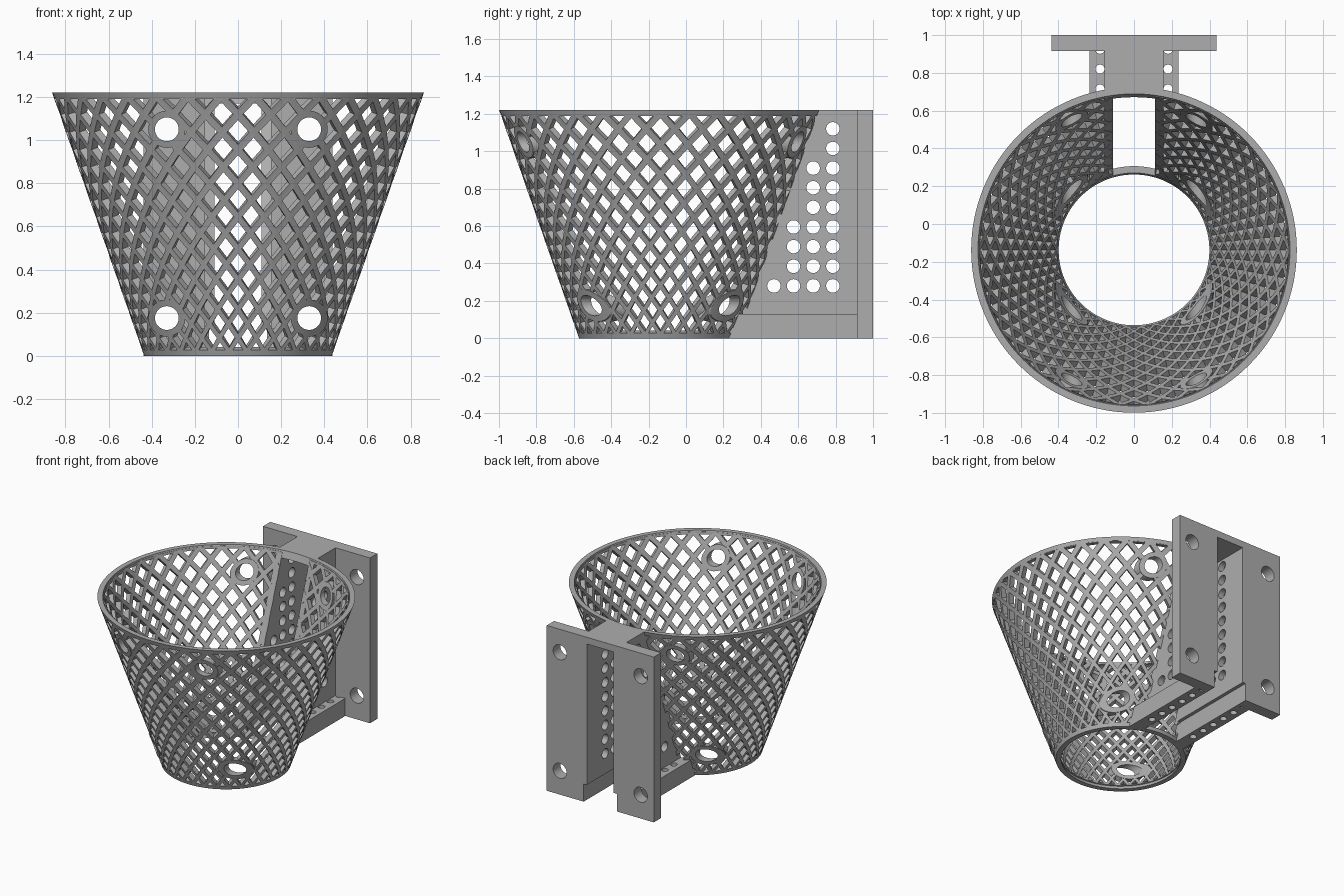
import bpy, bmesh, math
from mathutils import Matrix, Vector

if "Cube" in bpy.data.objects:
    bpy.data.objects.remove(bpy.data.objects["Cube"])

H, R_LOW, R_TOP, WALL = 1.22, 0.435, 0.862, 0.036
CY = -0.137                       # cone axis in y
SLOPE = (R_TOP - R_LOW) / H

grey = bpy.data.materials.new("plain_grey")
grey.use_nodes = True
grey.diffuse_color = (0.42, 0.42, 0.42, 1)
grey.node_tree.nodes["Principled BSDF"].inputs["Base Color"].default_value = (0.42, 0.42, 0.42, 1)


def radius(z):
    return R_LOW + SLOPE * z


def finish(name, bm):
    mesh = bpy.data.meshes.new(name)
    bm.to_mesh(mesh)
    bm.free()
    mesh.materials.append(grey)
    obj = bpy.data.objects.new(name, mesh)
    bpy.context.collection.objects.link(obj)
    return obj


def box(bm, x0, x1, y0, y1, z0, z1):
    m = Matrix.Translation(((x0 + x1) / 2, (y0 + y1) / 2, (z0 + z1) / 2))
    m = m @ Matrix.Diagonal((abs(x1 - x0), y1 - y0, z1 - z0, 1))
    bmesh.ops.create_cube(bm, size=1, matrix=m)


def rod(bm, centre, axis, r, length, segs=32):
    turn = Vector((0, 0, 1)).rotation_difference(Vector(axis)).to_matrix().to_4x4()
    bmesh.ops.create_cone(bm, cap_ends=True, segments=segs, radius1=r, radius2=r,
                          depth=length, matrix=Matrix.Translation(centre) @ turn)


def cone_solid(inset, z0, z1):
    bm = bmesh.new()
    bmesh.ops.create_cone(bm, cap_ends=True, segments=128, radius1=radius(z0) - inset,
                          radius2=radius(z1) - inset, depth=z1 - z0,
                          matrix=Matrix.Translation((0, CY, (z0 + z1) / 2)))
    return bm


def activate(obj):
    bpy.ops.object.select_all(action='DESELECT')
    obj.select_set(True)
    bpy.context.view_layer.objects.active = obj


def apply(obj, mod):
    activate(obj)
    bpy.ops.object.modifier_apply(modifier=mod.name)


def combine(obj, bm, operation='DIFFERENCE'):
    cutter = finish("cutter", bm)
    cutter.hide_render = True
    mod = obj.modifiers.new("cut", 'BOOLEAN')
    mod.operation, mod.solver, mod.object = operation, 'EXACT', cutter
    apply(obj, mod)
    bpy.data.objects.remove(cutter)


def smooth(obj):
    activate(obj)
    bpy.ops.object.shade_smooth_by_angle(angle=math.radians(30))


SCREWS = [(x, z) for x in (-0.33, 0.33) for z in (0.175, 1.05)]


def screw_rods(r):
    bm = bmesh.new()
    for x, z in SCREWS:
        rod(bm, (x, 0, z), (0, 1, 0), r, 2.6)
    return bm


# Diamond lattice wall: every cell is a frame around an opening
COLS, ROWS = 34, 16
Z0, Z1 = 0.018, 1.202


def on_cone(u, j):
    t = j / ROWS
    z = Z0 + (Z1 - Z0) * (0.86 * t + 0.14 * t * t)
    a = 2 * math.pi * u / COLS - math.pi / 2
    return (radius(z) * math.cos(a), CY + radius(z) * math.sin(a), z)


bm = bmesh.new()
for j in range(ROWS + 1):
    for i in range(COLS):
        c = i + 0.5 * (j % 2)
        corners = [(c, j - 1), (c + 0.5, j), (c, j + 1), (c - 0.5, j)]
        corners = [p for p in corners if 0 <= p[1] <= ROWS]
        n = len(corners)
        mid = sum(p[1] for p in corners) / n
        f = 0.7 if n == 4 else 0.55
        outer = [bm.verts.new(on_cone(*p)) for p in corners]
        inner = [bm.verts.new(on_cone(c + f * (u - c), mid + f * (v - mid))) for u, v in corners]
        for k in range(n):
            m = (k + 1) % n
            bm.faces.new((outer[k], outer[m], inner[m], inner[k]))
bmesh.ops.remove_doubles(bm, verts=bm.verts, dist=0.0005)
lattice = finish("lattice_wall", bm)
solid = lattice.modifiers.new("thickness", 'SOLIDIFY')
solid.thickness, solid.offset = WALL, -1
apply(lattice, solid)
combine(lattice, screw_rods(0.084))
slot = bmesh.new()
box(slot, -0.11, 0.11, 0.05, 1.2, -0.1, 1.4)
combine(lattice, slot)

# Solid rims at both ends of the cone
for name, za, zb in (("bottom_rim", 0, 0.024), ("top_rim", 1.194, H)):
    rim = finish(name, cone_solid(0, za, zb))
    combine(rim, cone_solid(WALL, za - 0.1, zb + 0.1))
    smooth(rim)

# Rings around the screw access holes, following the cone wall
rings = finish("access_hole_rings", cone_solid(-0.004, 0.03, 1.19))
combine(rings, cone_solid(WALL + 0.004, -0.1, 1.4))
combine(rings, screw_rods(0.086), 'INTERSECT')
combine(rings, screw_rods(0.055))
smooth(rings)

# Mounting plate with a slot that widens at the foot
bm = bmesh.new()
box(bm, -0.437, 0.437, 0.915, 1.0, 0, H)
plate = finish("mounting_plate", bm)
bm = bmesh.new()
box(bm, -0.11, 0.11, 0.8, 1.1, 0.05, 1.17)
combine(plate, bm)
bm = bmesh.new()
box(bm, -0.135, 0.135, 0.8, 1.1, -0.1, 0.13)
combine(plate, bm)
combine(plate, screw_rods(0.055))
smooth(plate)

# Bridge across the top, between plate and cone
bm = bmesh.new()
box(bm, -0.155, 0.155, 0.4, 0.915, 1.17, H)
bridge = finish("top_bridge", bm)
combine(bridge, cone_solid(WALL, -0.1, 1.4))

STEP = 0.105
for side, s in (("left", 1), ("right", -1)):
    # Perforated side wall, its front edge following the cone
    bm = bmesh.new()
    box(bm, s * 0.11, s * 0.155, 0, 0.915, 0.13, H)
    wall = finish(side + "_side_wall", bm)
    combine(wall, cone_solid(WALL, -0.1, 1.4))
    bm = bmesh.new()
    for column, count in enumerate((1, 4, 7, 9)):
        for row in range(count):
            rod(bm, (s * 0.13, 0.47 + STEP * column, 0.28 + STEP * row), (1, 0, 0), 0.036, 0.2, 24)
    combine(wall, bm)
    smooth(wall)

    # Foot rail with a row of vertical holes
    bm = bmesh.new()
    box(bm, s * 0.135, s * 0.235, 0, 0.915, 0, 0.13)
    rail = finish(side + "_foot_rail", bm)
    combine(rail, cone_solid(WALL, -0.1, 1.4))
    bm = bmesh.new()
    for k in range(6):
        rod(bm, (s * 0.18, 0.4 + STEP * k, 0.06), (0, 0, 1), 0.024, 0.4, 24)
    combine(rail, bm)
    smooth(rail)
